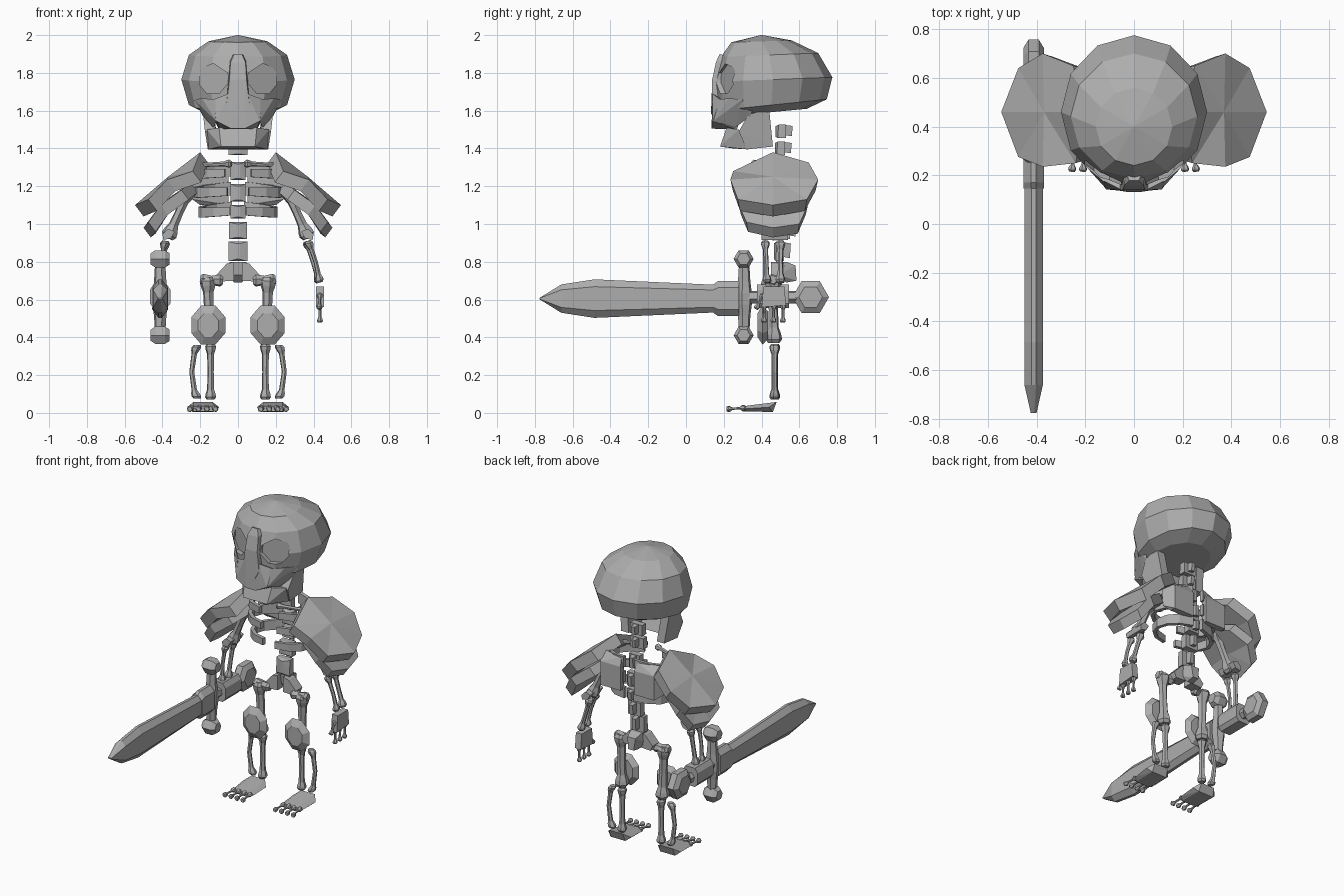
import bpy, bmesh, math
from mathutils import Vector

if "Cube" in bpy.data.objects:
    bpy.data.objects.remove(bpy.data.objects["Cube"])

grey = bpy.data.materials.new("bone_grey")
grey.diffuse_color = (0.42, 0.42, 0.42, 1)
grey.use_nodes = True
grey.node_tree.nodes["Principled BSDF"].inputs["Base Color"].default_value = grey.diffuse_color


def finish(name, bm):
    bmesh.ops.recalc_face_normals(bm, faces=bm.faces)
    me = bpy.data.meshes.new(name)
    bm.to_mesh(me)
    bm.free()
    me.materials.append(grey)
    ob = bpy.data.objects.new(name, me)
    bpy.context.collection.objects.link(ob)
    return ob


def hull(name, pts):
    """Convex block around a few points."""
    bm = bmesh.new()
    for p in pts:
        bm.verts.new(p)
    res = bmesh.ops.convex_hull(bm, input=bm.verts)
    junk = {v for v in res["geom_interior"] + res["geom_unused"] if isinstance(v, bmesh.types.BMVert)}
    bmesh.ops.delete(bm, geom=list(junk), context='VERTS')
    bmesh.ops.dissolve_limit(bm, angle_limit=0.02, verts=bm.verts, edges=bm.edges)
    return finish(name, bm)


def loft(name, rings):
    """Skin between rings of equal count, closed at both ends."""
    bm = bmesh.new()
    vs = [[bm.verts.new(p) for p in r] for r in rings]
    n = len(vs[0])
    for a, b in zip(vs, vs[1:]):
        for i in range(n):
            bm.faces.new((a[i], a[(i + 1) % n], b[(i + 1) % n], b[i]))
    bm.faces.new(vs[0])
    bm.faces.new(vs[-1])
    return finish(name, bm)


def tube(name, path, radii, n=6):
    """Tube along a path with its own radius at each point."""
    pts = [Vector(p) for p in path]
    d = (pts[-1] - pts[0]).normalized()
    u = d.orthogonal().normalized()
    w = d.cross(u)
    ang = [2 * math.pi * i / n for i in range(n)]
    return loft(name, [[p + r * (math.cos(a) * u + math.sin(a) * w) for a in ang]
                       for p, r in zip(pts, radii)])


def bone(name, a, b, r, knob, bend=(0, 0, 0)):
    """Thin shaft with a faceted knob at each end, optionally bowed."""
    a, b, bend = Vector(a), Vector(b), Vector(bend)
    k = knob * 1.3 / (b - a).length
    ts = [0, k * .35, k * .8, k * 1.4, .5, 1 - k * 1.4, 1 - k * .8, 1 - k * .35, 1]
    rs = [knob * .7, knob, knob * .9, r, r * .9, r, knob * .9, knob, knob * .7]
    return tube(name, [a.lerp(b, t) + bend * (4 * t * (1 - t)) for t in ts], rs)


def sym(pts):
    return [(s * x, y, z) for x, y, z in pts for s in (-1, 1)]


def box(x0, x1, y0, y1, z0, z1):
    return [(x, y, z) for x in (x0, x1) for y in (y0, y1) for z in (z0, z1)]


# Cranium: rows are z, tilt, x radius, front y, back y
rows = [(2.0, 0, .004, .396, .404), (1.967, .005, .157, .24, .56), (1.895, .01, .26, .185, .70),
        (1.765, .012, .30, .145, .775), (1.63, .03, .26, .16, .745), (1.59, .02, .18, .22, .64)]
rings = []
for z, tilt, rx, y0, y1 in rows:
    ang = [2 * math.pi * i / 12 for i in range(12)]
    rings.append([(rx * math.cos(t), (y0 + y1) / 2 + (y1 - y0) / 2 * math.sin(t),
                   z + tilt * math.sin(t)) for t in ang])
skull = loft("cranium", rings)

# Shallow eye sockets carved into the cranium
eye = [(.055, 1.80), (.13, 1.85), (.20, 1.82), (.205, 1.74), (.165, 1.69), (.10, 1.69), (.05, 1.75)]
for s in (-1, 1):
    cut = hull("socket_cutter", [p for x, z in eye for p in ((s * x, 0, z), (s * x, .16 + .5 * x, z))])
    cut.hide_render = True
    mod = skull.modifiers.new("socket", 'BOOLEAN')
    mod.operation = 'DIFFERENCE'
    mod.object = cut
    bpy.context.view_layer.objects.active = skull
    bpy.ops.object.modifier_apply(modifier=mod.name)
    bpy.data.objects.remove(cut)

# Face: nose ridge, upper jaw, cheeks, lower jaw
hull("nose_ridge", sym([(.02, .178, 1.90), (.04, .158, 1.855), (.045, .139, 1.765), (.06, .137, 1.64),
                        (.03, .132, 1.58), (.045, .24, 1.88), (.06, .24, 1.62)]))
hull("upper_jaw", sym([(.05, .14, 1.69), (.115, .142, 1.545), (.035, .135, 1.505),
                       (.13, .18, 1.66), (.10, .27, 1.50), (.15, .3, 1.6)]))
hull("chin", sym([(.09, .18, 1.41), (.10, .215, 1.51), (.16, .33, 1.395), (.165, .28, 1.50), (.08, .25, 1.40)]))
for s in (-1, 1):
    hull("cheek", [(s * x, y, z) for x, y, z in
                   [(.12, .17, 1.66), (.19, .228, 1.665), (.235, .30, 1.66), (.115, .145, 1.545),
                    (.185, .34, 1.57), (.13, .26, 1.51), (.2, .36, 1.62)]])
    hull("jaw_side", [(s * (x - d), y, z) for d in (0, .055) for x, y, z in
                      [(.16, .32, 1.395), (.16, .46, 1.41), (.185, .44, 1.61), (.185, .33, 1.58), (.175, .28, 1.49)]])

# Spine
for z, y, h, w in [(1.49, .51, .036, .045), (1.4, .505, .036, .05), (1.28, .53, .048, .04), (1.165, .55, .046, .04),
                   (1.065, .55, .036, .04), (.965, .53, .045, .048), (.855, .50, .052, .05)]:
    hull("vertebra", sym([(w, y - .02, z + h), (w * .7, y - .028, z), (w, y - .024, z - h), (w, y + .02, z + h),
                          (w * .7, y + .02, z), (w, y + .02, z - h), (.01, y - .035, z + h * .8),
                          (.01, y - .035, z - h * .8)]))
    hull("vertebra_spine", sym([(.02, y, z + h), (.02, y, z - h * .5), (.012, y + .055, z + h * .8),
                                (.012, y + .05, z - h * .7)]))

# Pelvis
hull("sacrum", sym([(.045, .48, .80), (.04, .53, .80), (.055, .49, .73), (.02, .53, .69), (.02, .585, .70),
                    (.03, .58, .78)]))
for s in (-1, 1):
    hull("hip_blade", [(s * x, y, z) for y in (.45, .52) for x, z in
                       [(.02, .80), (.06, .79), (.115, .73), (.10, .695), (.02, .70)]])

# Ribs: half hoops open at the breast
for z, rx, start in [(1.29, .235, -72), (1.19, .23, -75), (1.085, .21, -78)]:
    for s in (-1, 1):
        rings = []
        for i in range(7):
            t = math.radians(start + (80 - start) * i / 6)
            h = .022 + .014 * i / 6
            zc = z - .03 * math.cos(t) * .5 - .015 * (1 - i / 6)
            rings.append([(s * (rx - d) * math.cos(t), .465 + (.145 - d) * math.sin(t), zc + k)
                          for d, k in ((0, -h), (0, h), (.024, h), (.024, -h))])
        loft("rib", rings)

# Pauldrons: folded octagonal plates, upper over lower
upper = [(.20, .46, 1.38), (.25, .65, 1.325), (.375, .70, 1.235), (.475, .64, 1.13), (.545, .46, 1.10),
         (.475, .275, 1.13), (.375, .235, 1.235), (.24, .25, 1.28)]
lower = [(.25, .46, 1.22), (.30, .60, 1.18), (.41, .645, 1.10), (.475, .60, 1.0), (.50, .46, .98),
         (.475, .32, 1.01), (.41, .28, 1.10), (.30, .31, 1.18)]


def pauldron(name, rim, centre, thick, s):
    bm = bmesh.new()
    sides = []
    for k in (0, 1):
        # underside is slightly smaller in depth than the top
        pts = [(s * (x - .045 * k * thick), .46 + (y - .46) * (1 - .06 * k), z - .06 * k * thick)
               for x, y, z in rim + [centre]]
        v = [bm.verts.new(p) for p in pts]
        for i in range(8):
            bm.faces.new((v[i], v[(i + 1) % 8], v[8]))
        sides.append(v)
    a, b = sides
    for i in range(8):
        bm.faces.new((a[i], a[(i + 1) % 8], b[(i + 1) % 8], b[i]))
    finish(name, bm)


for s in (-1, 1):
    pauldron("upper_pauldron", upper, (.37, .46, 1.25), 1, s)
    pauldron("lower_pauldron", lower, (.405, .46, 1.11), .85, s)
    # Shoulder girdle and upper arm
    bone("collar_bone", (s * .035, .36, 1.32), (s * .25, .43, 1.31), .013, .022)
    hull("shoulder_blade", box(s * .05, s * .2, .585, .625, 1.10, 1.26)
         + [(s * .245, .55, 1.31), (s * .24, .56, 1.13), (s * .06, .6, 1.31)])
    bone("upper_arm", (s * .255, .46, 1.19), (s * .372, .47, .925), .026, .043)
    hull("elbow", [(s * x, y, z) for y in (.40, .54) for x, z in
                   [(.335, .96), (.355, .925), (.395, .915), (.40, .945), (.37, .975)]])
    # Leg bones
    bone("hip_joint", (s * .08, .46, .70), (s * .20, .46, .705), .024, .033)
    bone("thigh", (s * .16, .46, .72), (s * .15, .465, .37), .028, .045)
    bone("shin", (s * .145, .47, .365), (s * .145, .47, .07), .019, .03)
    bone("calf_bone", (s * .215, .47, .36), (s * .215, .47, .075), .015, .026, (s * .03, 0, 0))
    # Knee guard
    knee = [(math.radians(22.5 + 45 * i)) for i in range(8)]
    hull("knee_guard", [(s * .157 + r * .097 * math.cos(t), y, .465 + r * .112 * math.sin(t))
                        for t in knee for r, y in ((1, .405), (.6, .378), (.7, .435))])
    # Foot and toes
    hull("foot", [(s * x, y, z) for x, y, z in
                  [(.13, .46, .005), (.24, .46, .005), (.13, .30, .008), (.235, .30, .008), (.135, .48, .058),
                   (.235, .48, .058), (.13, .30, .035), (.235, .30, .035), (.10, .44, .03), (.27, .44, .03),
                   (.105, .32, .022), (.26, .32, .022)]])
    for i in range(4):
        x = .125 + .04 * i
        bone("toe", (s * x, .315, .027), (s * (x + .005 * (i - 1)), .215, .02), .007, .017)

# Free forearm and hand
bone("forearm", (.365, .50, .91), (.432, .50, .69), .015, .027)
bone("forearm", (.37, .42, .91), (.432, .43, .69), .013, .024, (.01, 0, 0))
hull("palm", [(x, y, z) for x in (.412, .455) for y, z in ((.41, .67), (.52, .67), (.53, .57), (.40, .56))])
for y in (.415, .465, .515):
    bone("finger", (.434, y, .575), (.434, y - .003, .478), .008, .016)
bone("thumb", (.434, .41, .63), (.43, .37, .55), .008, .016)

# Sword arm and gripping hand
bone("sword_forearm", (-.385, .50, .91), (-.41, .48, .67), .015, .027)
bone("sword_forearm", (-.385, .42, .91), (-.41, .42, .67), .013, .024, (-.01, 0, 0))
hull("gripping_hand", [(-.412 + x, y, .615 + z) for y in (.375, .545) for x, z in
                       [(.055, .035), (.035, .065), (-.035, .065), (-.055, .035),
                        (-.055, -.035), (-.035, -.06), (.035, -.06), (.055, -.035)]])

# Sword
SX, SZ = -.412, .605


def blade_ring(y, h, w):
    return [(SX + a * w, y, SZ + b * h) for a, b in
            [(0.25, 1), (1, .62), (1, -.62), (.25, -1), (-.25, -1), (-1, -.62), (-1, .62), (-.25, 1)]]


def hex_knob(name, y, z, r, half):
    """Flat-topped hexagonal knob with bevelled cheeks."""
    loft(name, [[(SX + d, y + k * math.cos(math.radians(60 * i)), z + k * math.sin(math.radians(60 * i)))
                 for i in range(6)] for d, k in ((-half, r * .65), (-half * .5, r), (half * .5, r), (half, r * .65))])


loft("blade", [blade_ring(y, h, w) for y, h, w in
               [(-.775, .004, .012), (-.66, .075, .038), (-.485, .102, .038), (.16, .073, .038)]])
loft("blade_collar", [blade_ring(y, h, .042) for y, h in [(.145, .075), (.17, .093), (.28, .093)]])
tube("crossguard", [(SX, .308, SZ + z) for z in (-.22, -.09, -.03, .03, .09, .22)],
     [.026, .034, .042, .042, .034, .026])
for s in (-1, 1):
    hex_knob("guard_knob", .305, SZ + .008 + s * .202, .053, .05)
tube("grip", [(SX, .30, SZ + .008), (SX, .60, SZ + .008)], [.034, .034])
hex_knob("pommel", .66, SZ + .008, .097, .042)
